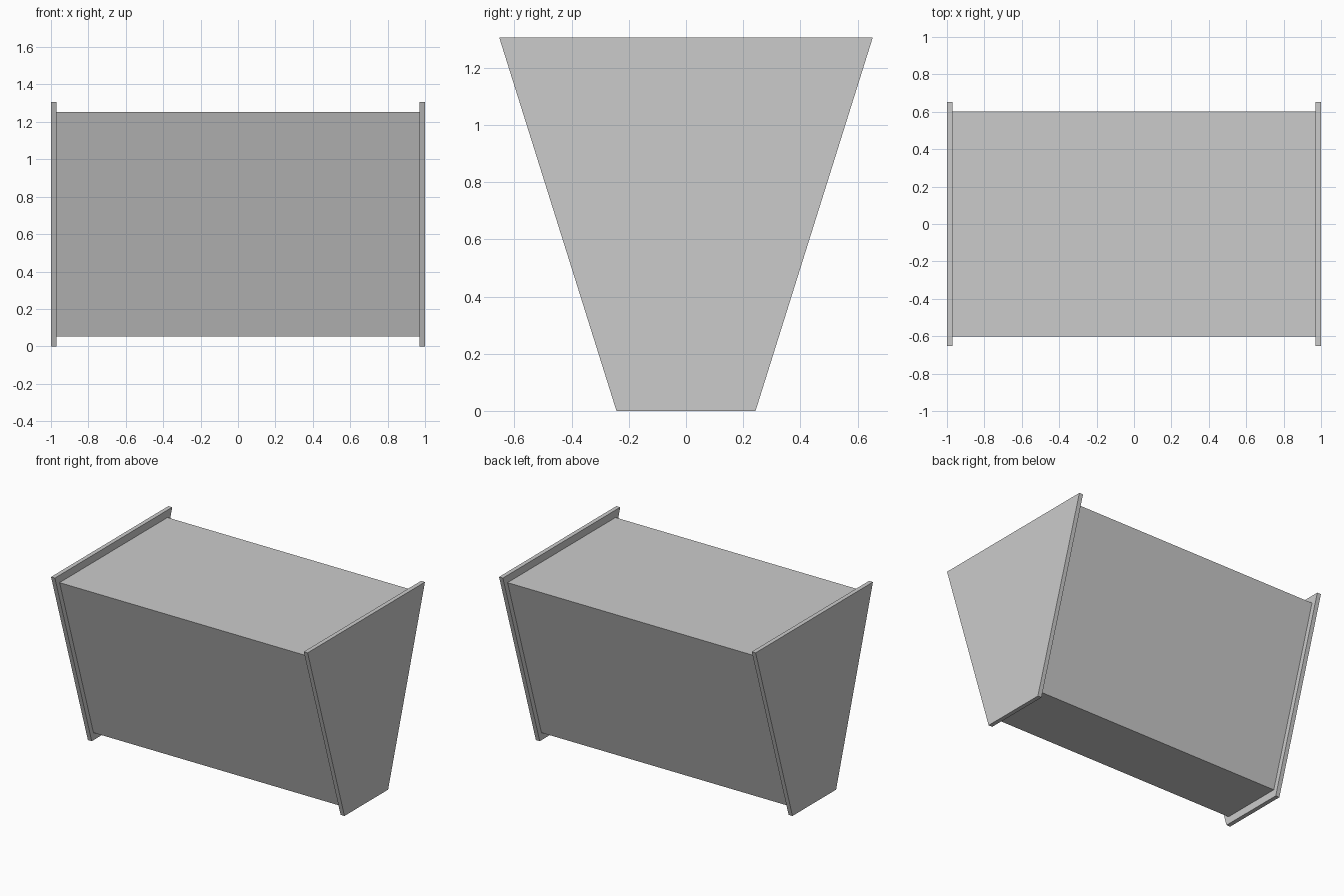
import bpy
import bmesh

cube = bpy.data.objects.get("Cube")
if cube:
    bpy.data.objects.remove(cube, do_unlink=True)

# One plain grey for every part
grey = bpy.data.materials.new("plain grey")
grey.use_nodes = True
colour = (0.6, 0.6, 0.6, 1.0)
grey.diffuse_color = colour
grey.node_tree.nodes["Principled BSDF"].inputs["Base Color"].default_value = colour

HEIGHT, TOP, BOTTOM = 1.306, 0.653, 0.243   # half widths of the end profile
PANEL = 0.03                                # end panel thickness


def tapered_prism(name, x0, x1, scale=1.0):
    """Extrude the trapezoid profile along x, scaled about its mid-height."""
    mid = HEIGHT / 2
    low, high = mid - mid * scale, mid + mid * scale
    top, bottom = TOP * scale, BOTTOM * scale
    bm = bmesh.new()
    profile = [(-bottom, low), (bottom, low), (top, high), (-top, high)]
    face = bm.faces.new([bm.verts.new((x0, y, z)) for y, z in profile])
    ext = bmesh.ops.extrude_face_region(bm, geom=[face])
    verts = [v for v in ext["geom"] if isinstance(v, bmesh.types.BMVert)]
    bmesh.ops.translate(bm, verts=verts, vec=(x1 - x0, 0, 0))
    bmesh.ops.recalc_face_normals(bm, faces=bm.faces)
    mesh = bpy.data.meshes.new(name)
    bm.to_mesh(mesh)
    bm.free()
    mesh.materials.append(grey)
    obj = bpy.data.objects.new(name, mesh)
    bpy.context.collection.objects.link(obj)
    return obj


# Body, slightly smaller than the panels that cap its ends
inner = 1 - PANEL
tapered_prism("body", -inner, inner, scale=0.92)

# End panels
tapered_prism("left_end_panel", inner, 1)
tapered_prism("right_end_panel", -1, -inner)
